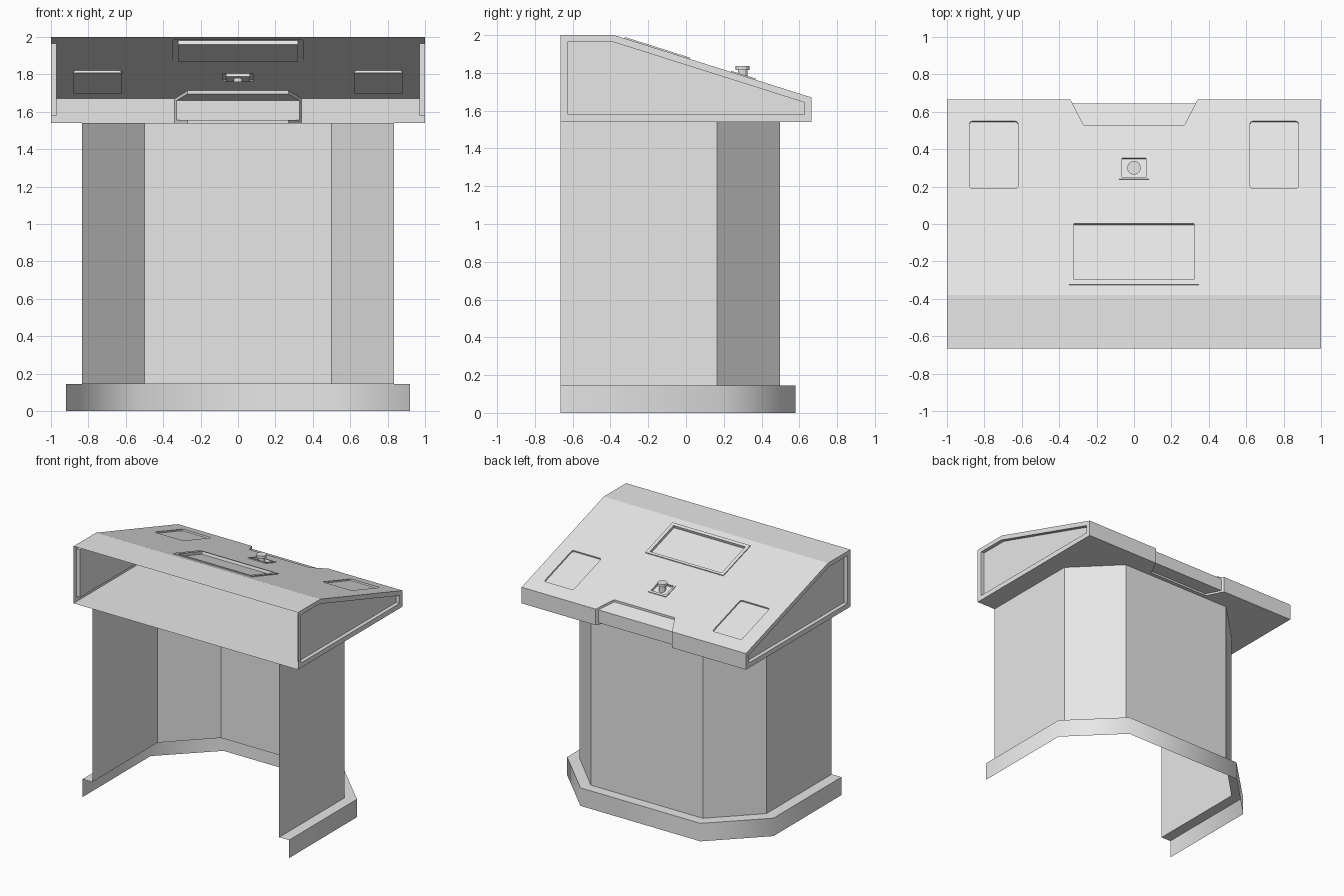
import bpy, bmesh, math
from mathutils import Matrix, Vector

if "Cube" in bpy.data.objects:
    bpy.data.objects.remove(bpy.data.objects["Cube"])

grey = bpy.data.materials.new("plain grey")
grey.use_nodes = True
grey.diffuse_color = (0.8, 0.8, 0.8, 1)
grey.node_tree.nodes["Principled BSDF"].inputs["Base Color"].default_value = (0.8, 0.8, 0.8, 1)

# Sloping top: height and tilt
CREST, EDGE = Vector((0, -0.38, 2.0)), Vector((0, 0.665, 1.67))
TILT = math.atan2(EDGE.z - CREST.z, EDGE.y - CREST.y)


def make(name, bm):
    mesh = bpy.data.meshes.new(name)
    bm.to_mesh(mesh)
    bm.free()
    mesh.materials.append(grey)
    ob = bpy.data.objects.new(name, mesh)
    bpy.context.collection.objects.link(ob)
    return ob


def prism(name, points, offset):
    """Solid made by sweeping a flat outline along an offset."""
    bm = bmesh.new()
    face = bm.faces.new([bm.verts.new(p) for p in points])
    top = bmesh.ops.extrude_face_region(bm, geom=[face])["geom"]
    bmesh.ops.translate(bm, vec=offset, verts=[v for v in top if isinstance(v, bmesh.types.BMVert)])
    bmesh.ops.recalc_face_normals(bm, faces=bm.faces)
    return make(name, bm)


def side_prism(name, outline, x0, x1):
    return prism(name, [(x0, y, z) for y, z in outline], (x1 - x0, 0, 0))


def slope_box(name, x, y, width, length, low, high, bevel=0):
    """Box lying on the slope, from low to high measured along its normal."""
    z = CREST.z + (y - CREST.y) * math.tan(TILT)
    place = Matrix.Translation((x, y, z)) @ Matrix.Rotation(TILT, 4, 'X')
    size = (width, length / math.cos(TILT), high - low)
    bm = bmesh.new()
    bmesh.ops.create_cube(bm, size=1, matrix=Matrix.Translation((0, 0, (low + high) / 2)) @ Matrix.Diagonal((*size, 1)))
    if bevel:
        uprights = [e for e in bm.edges if abs(e.verts[0].co.z - e.verts[1].co.z) > 0.01]
        bmesh.ops.bevel(bm, geom=uprights, offset=bevel, segments=2, profile=0.5, affect='EDGES')
    bm.transform(place)
    return make(name, bm)


def combine(target, tool, operation):
    mod = target.modifiers.new("combine", 'BOOLEAN')
    mod.object, mod.operation, mod.solver = tool, operation, 'EXACT'
    bpy.context.view_layer.objects.active = target
    bpy.ops.object.modifier_apply(modifier=mod.name)
    bpy.data.objects.remove(tool)


# Console hood
hood = side_prism("console_hood", [(-0.665, 1.54), (-0.665, 2), (-0.38, 2), (0.665, 1.67), (0.665, 1.54)], -1, 1)

# Shallow notch wrapped around the rear lip
notch = [(-0.34, 0.7), (-0.34, 0.665), (-0.27, 0.53), (0.27, 0.53), (0.34, 0.665), (0.34, 0.7)]
combine(hood, prism("notch", [(x, y, 1.4) for x, y in notch], (0, 0, 0.6)), 'DIFFERENCE')
core = [(0.3, 1.555), (0.3, 1.768), (0.645, 1.659), (0.645, 1.555)]
combine(hood, side_prism("notch_core", core, -0.45, 0.45), 'UNION')

# Recessed side panels
panel = [(-0.625, 1.58), (-0.625, 1.965), (-0.39, 1.965), (0.628, 1.643), (0.628, 1.58)]
for s in (-1, 1):
    combine(hood, side_prism("side_recess", panel, s * 0.97, s * 1.1), 'DIFFERENCE')

# Raised surrounds, then the screen, button and pad recesses
combine(hood, slope_box("screen_frame", 0, -0.153, 0.695, 0.345, -0.03, 0.007), 'UNION')
combine(hood, slope_box("button_frame", 0, 0.303, 0.16, 0.13, -0.03, 0.006), 'UNION')
combine(hood, slope_box("screen_recess", 0, -0.15, 0.64, 0.3, -0.015, 0.1), 'DIFFERENCE')
combine(hood, slope_box("button_recess", 0, 0.3, 0.13, 0.1, -0.012, 0.1), 'DIFFERENCE')
for s in (-1, 1):
    combine(hood, slope_box("pad_recess", s * 0.75, 0.37, 0.26, 0.36, -0.012, 0.1, 0.015), 'DIFFERENCE')

# Leave the operator side of the hood open
bm = bmesh.new()
bm.from_mesh(hood.data)
bmesh.ops.delete(bm, geom=[f for f in bm.faces if f.calc_center_median().y < -0.66], context='FACES')
bm.to_mesh(hood.data)
bm.free()

# Push button: stem and cap
bm = bmesh.new()
for radius, low, high in ((0.025, 1.76, 1.816), (0.037, 1.814, 1.836)):
    bmesh.ops.create_cone(bm, cap_ends=True, segments=12, radius1=radius, radius2=radius, depth=high - low,
                          matrix=Matrix.Translation((0, 0.3, (low + high) / 2)))
make("push_button", bm)


def outline(half, bend, corner, back):
    right = [(half, -0.665), (half, bend), (corner, back)]
    return right + [(-x, y) for x, y in reversed(right)]


def strip(bm, lower, z0, upper, z1):
    """Open band of quads between two outlines."""
    a = [bm.verts.new((x, y, z0)) for x, y in lower]
    b = [bm.verts.new((x, y, z1)) for x, y in upper]
    return [bm.faces.new((a[i], a[i + 1], b[i + 1], b[i])) for i in range(len(a) - 1)]


# Pedestal walls, open toward the operator
wall = outline(0.833, 0.165, 0.5, 0.498)
bm = bmesh.new()
strip(bm, wall, 0.145, wall, 1.54)
make("pedestal_walls", bm)

# Plinth: smooth outer band and flat ledge
foot = outline(0.92, 0.2, 0.535, 0.58)
bm = bmesh.new()
for f in strip(bm, foot, 0, foot, 0.145):
    f.smooth = True
strip(bm, foot, 0.145, wall, 0.145)
make("plinth", bm)
